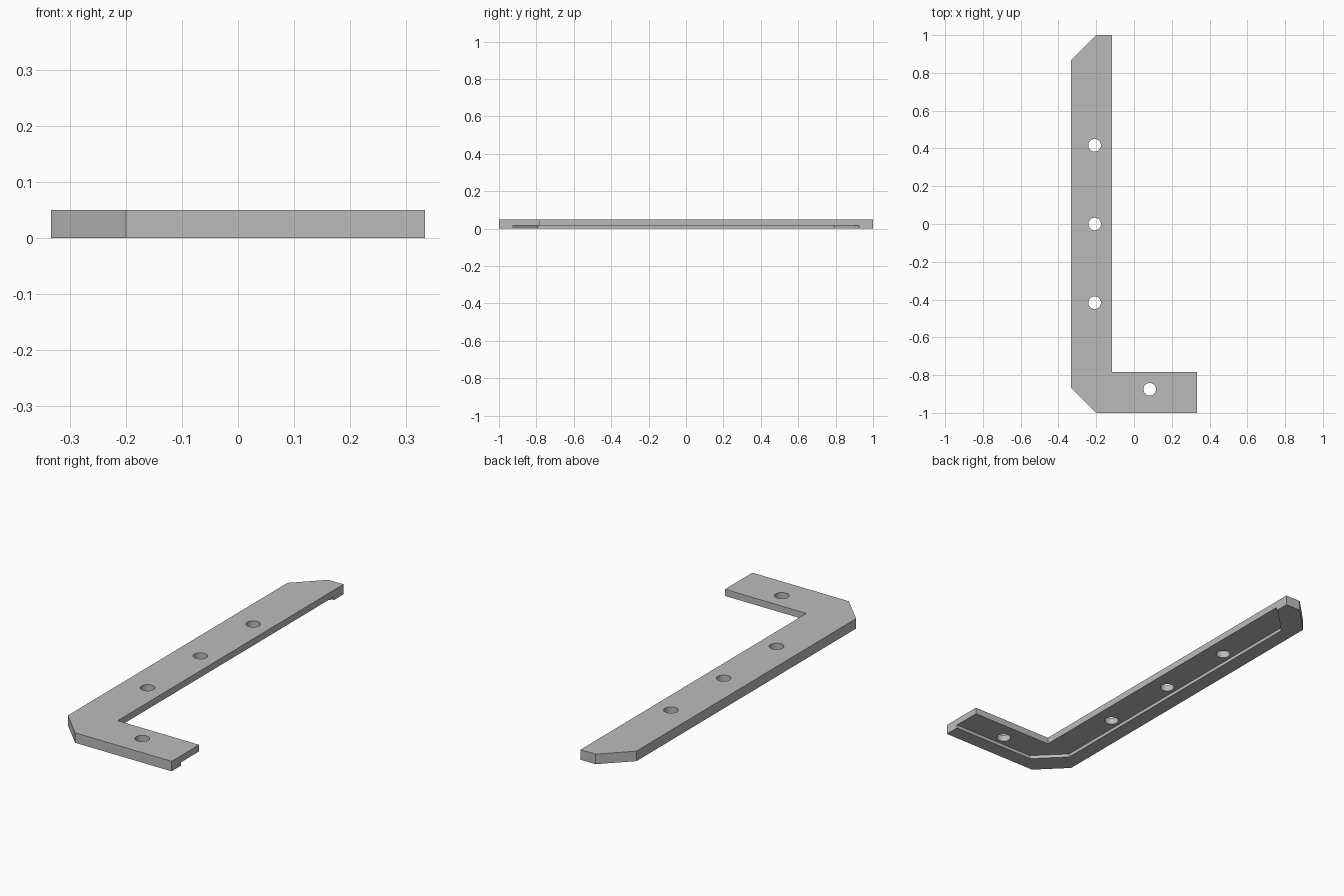
import bpy, bmesh

cube = bpy.data.objects.get("Cube")
if cube:
    bpy.data.objects.remove(cube, do_unlink=True)

MM = 1 / 120            # the bracket is 240 units long
HALF_W, HALF_L = 40, 120
ARM, CHAMFER, THICK = 26, 16, 6
LIP, DEPTH = 9, 2

grey = bpy.data.materials.new("plain grey")
grey.use_nodes = True
colour = (0.5, 0.5, 0.5, 1)
grey.diffuse_color = colour
grey.node_tree.nodes["Principled BSDF"].inputs["Base Color"].default_value = colour


def prism(name, outline, z0, z1):
    """Extrude a counter-clockwise outline between two heights."""
    bm = bmesh.new()
    base = bm.faces.new([bm.verts.new((x * MM, y * MM, z0 * MM)) for x, y in outline])
    top = bmesh.ops.extrude_face_region(bm, geom=[base])["geom"]
    verts = [v for v in top if isinstance(v, bmesh.types.BMVert)]
    bmesh.ops.translate(bm, verts=verts, vec=(0, 0, (z1 - z0) * MM))
    bmesh.ops.recalc_face_normals(bm, faces=bm.faces)
    mesh = bpy.data.meshes.new(name)
    bm.to_mesh(mesh)
    bm.free()
    mesh.materials.append(grey)
    obj = bpy.data.objects.new(name, mesh)
    bpy.context.collection.objects.link(obj)
    return obj


def chamfered_side(inset):
    """Left edge with a chamfer at each end, from back to front."""
    x, y = -HALF_W + inset, HALF_L - inset
    return [(x + CHAMFER, y), (x, y - CHAMFER), (x, CHAMFER - y), (x + CHAMFER, -y)]


# L-shaped plate
inner_x, inner_y = -HALF_W + ARM, -HALF_L + ARM
plate = prism("bracket_plate", chamfered_side(0) + [
    (HALF_W, -HALF_L), (HALF_W, inner_y), (inner_x, inner_y), (inner_x, HALF_L)], 0, THICK)

# Underside recess, open along the inner edges
reach = HALF_W + 10
cutters = [prism("recess_cutter", chamfered_side(LIP) + [
    (reach, LIP - HALF_L), (reach, HALF_L - LIP)], -2, DEPTH)]

# Screw holes
hole_x = -HALF_W + 15
for x, y in [(hole_x, -50), (hole_x, 0), (hole_x, 50), (10, -HALF_L + 15)]:
    bpy.ops.mesh.primitive_cylinder_add(vertices=40, radius=4 * MM, depth=4 * THICK * MM,
                                        location=(x * MM, y * MM, 0))
    hole = bpy.context.object
    hole.name = "screw_hole_cutter"
    hole.data.materials.append(grey)
    cutters.append(hole)

# Cut the plate and drop the cutters
bpy.ops.object.select_all(action="DESELECT")
plate.select_set(True)
bpy.context.view_layer.objects.active = plate
for cutter in cutters:
    cutter.hide_render = True
    cut = plate.modifiers.new("cut", "BOOLEAN")
    cut.operation, cut.solver, cut.object = "DIFFERENCE", "EXACT", cutter
    bpy.ops.object.modifier_apply(modifier=cut.name)
    bpy.data.objects.remove(cutter, do_unlink=True)
bpy.ops.object.shade_smooth_by_angle()
